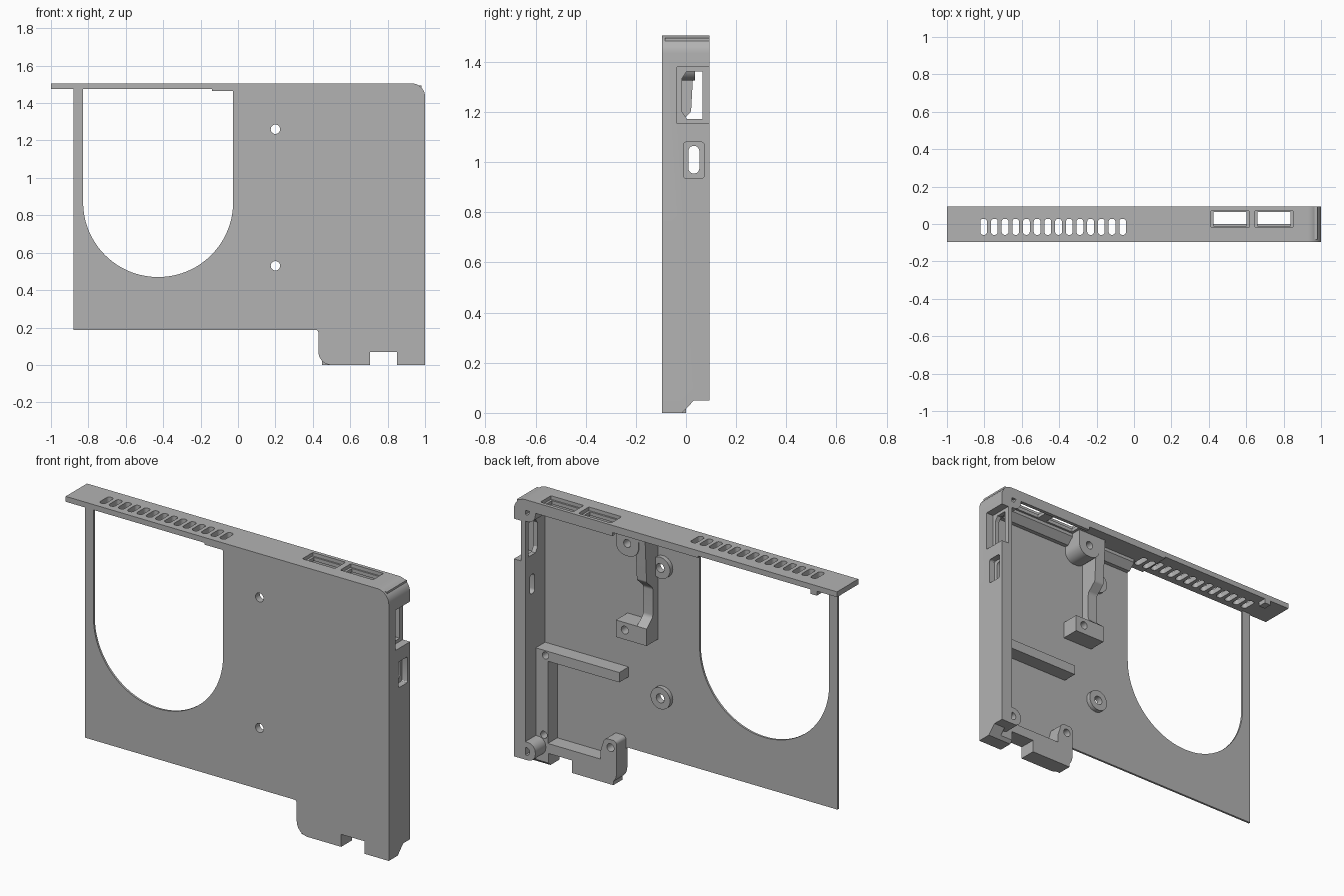
import bpy, bmesh, math
from mathutils import Vector

cube = bpy.data.objects.get("Cube")
if cube:
    bpy.data.objects.remove(cube, do_unlink=True)

grey = bpy.data.materials.new("matte grey")
grey.use_nodes = True
COLOUR = (0.45, 0.45, 0.45, 1)
grey.diffuse_color = COLOUR
grey.node_tree.nodes["Principled BSDF"].inputs["Base Color"].default_value = COLOUR

FRONT, BACK = -0.095, 0.093      # depth limits of the shell
SKIN = -0.083                    # inner surface of the front panel
SHELF = 0.0                      # level of the inner mounting frame


def rounded(points, steps=8):
    """Outline from (a, b[, radius]) corners, with filleted corners."""
    out = []
    for i, p in enumerate(points):
        c = Vector(p[:2])
        if len(p) < 3:
            out.append(c)
            continue
        d0 = (Vector(points[i - 1][:2]) - c).normalized()
        d1 = (Vector(points[(i + 1) % len(points)][:2]) - c).normalized()
        half = d0.angle(d1) / 2
        mid = c + (d0 + d1).normalized() * p[2] / math.sin(half)
        v0 = c + d0 * p[2] / math.tan(half) - mid
        v1 = c + d1 * p[2] / math.tan(half) - mid
        for k in range(steps + 1):
            t = k / steps
            out.append(mid + (v0 * (1 - t) + v1 * t).normalized() * p[2])
    return out


def prism(name, points, lo, hi, axis="y", steps=8):
    """Extrude an outline along one axis between lo and hi."""
    place = {"x": lambda a, b, h: (h, a, b),
             "y": lambda a, b, h: (a, h, b),
             "z": lambda a, b, h: (a, b, h)}[axis]
    bm = bmesh.new()
    loops = [[bm.verts.new(place(p.x, p.y, h)) for p in rounded(points, steps)]
             for h in (lo, hi)]
    n = len(loops[0])
    bm.faces.new(loops[0])
    bm.faces.new(loops[1][::-1])
    for i in range(n):
        j = (i + 1) % n
        bm.faces.new((loops[0][i], loops[1][i], loops[1][j], loops[0][j]))
    bmesh.ops.recalc_face_normals(bm, faces=bm.faces)
    mesh = bpy.data.meshes.new(name)
    bm.to_mesh(mesh)
    bm.free()
    mesh.materials.append(grey)
    obj = bpy.data.objects.new(name, mesh)
    bpy.context.collection.objects.link(obj)
    return obj


def rect(a0, a1, b0, b1, r=None):
    pts = [(a0, b0), (a1, b0), (a1, b1), (a0, b1)]
    return [p + (r,) for p in pts] if r else pts


def disc(a, b, r, n=32):
    return [(a + r * math.cos(math.tau * i / n), b + r * math.sin(math.tau * i / n))
            for i in range(n)]


def box(name, x0, x1, y0, y1, z0, z1):
    return prism(name, rect(x0, x1, z0, z1), y0, y1)


def cut(obj, cutters):
    """Subtract the cutters, bake the result and remove them."""
    for c in cutters:
        c.hide_render = True
        m = obj.modifiers.new("cut", "BOOLEAN")
        m.operation, m.solver, m.object = "DIFFERENCE", "EXACT", c
    bpy.context.view_layer.update()
    dg = bpy.context.evaluated_depsgraph_get()
    mesh = bpy.data.meshes.new_from_object(obj.evaluated_get(dg))
    obj.modifiers.clear()
    obj.data = mesh
    for c in cutters:
        bpy.data.objects.remove(c, do_unlink=True)


def drill(x, z, r=0.025):
    return prism("drill", disc(x, z, r, 24), -0.2, 0.2)


# Front panel with the round-bottomed opening and screw holes
SCREWS = [(0.2, 1.26), (0.2, 0.53)]
panel = prism("front_panel", [(-0.88, 0.187), (0.43, 0.187, 0.015), (0.43, 0, 0.07),
              (0.705, 0), (0.705, 0.07), (0.85, 0.07), (0.85, 0), (1, 0),
              (1, 1.505, 0.07), (-0.88, 1.505)], FRONT, SKIN)
opening = prism("opening", [(-0.828, 1.475), (-0.828, 0.47, 0.4), (-0.026, 0.47, 0.4),
                (-0.026, 1.475, 0.02)], -0.2, SKIN + 0.02, steps=28)
cut(panel, [opening] + [drill(x, z) for x, z in SCREWS])

# Top rail and side wall in one bent strip
shell = prism("top_rail_and_side_wall", [(-1, 1.475), (-1, 1.505), (1, 1.505, 0.07),
              (1, 0), (0.93, 0), (0.93, 1.465), (-0.14, 1.465), (-0.14, 1.475)],
              FRONT, BACK)
cutters = [prism("bottom_chamfer", [(-0.016, -0.01), (-0.016, 0), (0.032, 0.05),
                 (0.2, 0.05), (0.2, -0.01)], 0.8, 1.1, "x")]
for i in range(14):
    x = -0.804 + i * 0.0572
    cutters.append(prism("vent", rect(x - 0.018, x + 0.018, -0.058, 0.028, 0.015),
                         1.4, 1.6, "z", 4))
PORTS = [(0.412, 0.615), (0.647, 0.85)]
for x0, x1 in PORTS:
    cutters.append(prism("port_recess", rect(x0, x1, -0.02, 0.073, 0.006), 1.485, 1.6, "z", 2))
    cutters.append(prism("port_window", rect(x0 + 0.013, x1 - 0.013, -0.01, 0.064),
                         1.3, 1.6, "z"))
cutters += [
    prism("wide_recess", rect(-0.035, 0.2, 1.155, 1.38), 0.955, 1.1, "x"),
    prism("wide_window", [(-0.015, 1.2), (0.003, 1.173), (0.065, 1.173), (0.065, 1.362),
          (0.003, 1.362), (-0.015, 1.335)], 0.8, 1.1, "x"),
    prism("small_recess", rect(-0.01, 0.072, 0.935, 1.08, 0.01), 0.965, 1.1, "x", 3),
    prism("small_window", rect(0.01, 0.053, 0.955, 1.065, 0.02), 0.8, 1.1, "x", 5)]
cut(shell, cutters)

# Port housing rib: sloped strip in the corner of rail and panel
prism("rail_rib", [(SKIN, 1.47), (SKIN, 1.41), (-0.06, 1.41), (-0.022, 1.447),
      (-0.022, 1.47)], -0.02, 0.94, "x")
box("port_ledge", 0.39, 0.94, 0.073, BACK, 1.445, 1.47)

# Small latch under the free end of the rail
box("rail_latch", -0.875, -0.835, 0.045, BACK, 1.45, 1.48)

# Screw collars around the panel holes
for label, (x, z) in zip(("upper", "lower"), SCREWS):
    collar = prism(label + "_screw_collar", disc(x, z, 0.06), SKIN - 0.003, -0.058)
    cut(collar, [drill(x, z)])

# Inner mounting frame: upper bar, side strip, floor and foot block
bar = box("frame_upper_bar", 0.413, 0.94, SKIN, SHELF, 0.585, 0.64)
strip = box("frame_side_strip", 0.855, 0.94, SKIN, SHELF, 0.07, 0.59)
floor = prism("frame_floor", [(0.45, 0), (0.705, 0), (0.705, 0.07), (0.85, 0.07), (0.85, 0),
              (0.94, 0), (0.94, 0.125), (0.45, 0.125)], SKIN, SHELF)
cut(floor, [prism("floor_chamfer", [(-0.016, -0.01), (-0.016, 0), (0.032, 0.05),
                  (0.1, -0.01)], 0.84, 1.1, "x")])
block = prism("foot_block", [(0.43, 0, 0.07), (0.53, 0), (0.53, 0.17, 0.03),
              (0.505, 0.25, 0.03), (0.43, 0.25, 0.02)], SKIN, SHELF)
cut(bar, [prism("drill", disc(0.87, 0.613, 0.02, 24), -0.06, 0.2)])
cut(strip, [prism("drill", disc(0.88, 0.167, 0.02, 24), -0.06, 0.2)])
cut(block, [prism("drill", disc(0.468, 0.205, 0.022, 24), -0.06, 0.2)])

# Corner screw posts beside the side wall
for label, x, z0, z1, zc in (("top", 0.925, 1.385, 1.495, 1.443),
                             ("bottom", 0.925, 0.05, 0.15, 0.098)):
    post = prism(label + "_corner_post", [(0.868, z0, 0.045), (0.98, z0), (0.98, z1),
                 (0.868, z1, 0.045)], SKIN if label == "top" else SHELF - 0.01, BACK)
    cut(post, [prism("drill", disc(x, zc, 0.022, 24), 0.0, 0.2)])

# Bracket: round upper post, slim stepped arm and drilled lower block
post = prism("bracket_upper_post", [(0.27, 1.47), (0.27, 1.325, 0.06), (0.41, 1.325, 0.06),
             (0.41, 1.47)], SKIN, 0.035)
cut(post, [prism("drill", disc(0.34, 1.395, 0.022, 24), -0.02, 0.2)])
prism("bracket_arm", [(SKIN, 0.85), (0.02, 0.85), (0.02, 0.94), (-0.035, 0.985, 0.03),
      (-0.035, 1.15, 0.03), (0.02, 1.2, 0.02), (0.035, 1.47), (SKIN, 1.47)],
      0.23, 0.29, "x")
lower = box("bracket_lower_block", 0.23, 0.42, SKIN, 0.02, 0.845, 0.94)
cut(lower, [prism("drill", disc(0.365, 0.898, 0.022, 24), -0.05, 0.2)])

# Smooth the rounded edges, keep the corners sharp
bpy.ops.object.select_all(action="DESELECT")
for obj in bpy.context.collection.objects:
    if obj.type == "MESH":
        obj.select_set(True)
        bpy.context.view_layer.objects.active = obj
bpy.ops.object.shade_smooth_by_angle(angle=math.radians(30))
